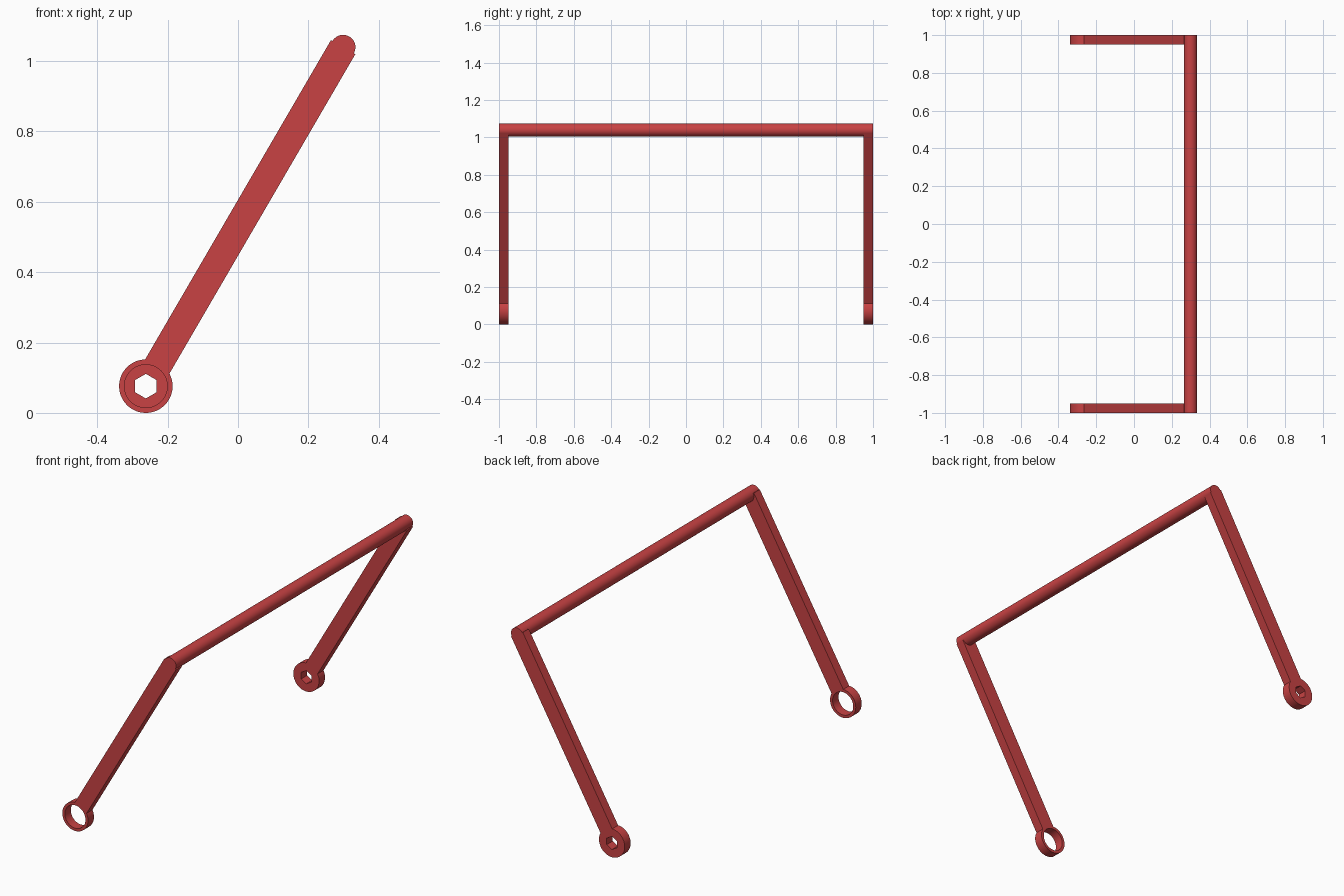
import bpy
import bmesh
from math import sin, cos, pi, radians, asin
from mathutils import Vector

cube = bpy.data.objects.get("Cube")
if cube:
    bpy.data.objects.remove(cube, do_unlink=True)

red = bpy.data.materials.new("red")
red.use_nodes = True
colour = (0.58, 0.055, 0.057, 1)
red.diffuse_color = colour
red.node_tree.nodes["Principled BSDF"].inputs["Base Color"].default_value = colour

PIVOT = Vector((-0.262, 0.076))   # eye centre in x, z
EYE_R, HOLE_R, HEX_R = 0.076, 0.061, 0.035
HALF_W, THICK = 0.04, 0.05
ANGLE, LENGTH = radians(59.8), 1.115
BAR_R = 0.035
ALONG = Vector((cos(ANGLE), sin(ANGLE)))
ACROSS = Vector((-sin(ANGLE), cos(ANGLE)))
BAR = PIVOT + ALONG * LENGTH


def arc(radius, start, sweep, count):
    return [PIVOT + radius * Vector((cos(start + sweep * i / count),
                                     sin(start + sweep * i / count)))
            for i in range(count)]


def finish(obj):
    obj.data.materials.clear()
    obj.data.materials.append(red)
    bpy.ops.object.select_all(action='DESELECT')
    obj.select_set(True)
    bpy.context.view_layer.objects.active = obj
    bpy.ops.object.shade_smooth_by_angle(angle=radians(30))


def lever(name, y, hole):
    # Outline of round eye and square-ended arm, with the hole as a second loop
    gap = asin(HALF_W / EYE_R)
    sweep = 2 * pi - 2 * gap
    outline = arc(EYE_R, ANGLE + gap, sweep, 56)
    outline += [PIVOT + EYE_R * Vector((cos(ANGLE - gap), sin(ANGLE - gap))),
                BAR - ACROSS * HALF_W, BAR + ACROSS * HALF_W]
    curve = bpy.data.curves.new(name, 'CURVE')
    curve.dimensions = '2D'
    curve.fill_mode = 'BOTH'
    curve.extrude = THICK / 2
    for loop in (outline, hole):
        spline = curve.splines.new('POLY')
        spline.points.add(len(loop) - 1)
        for point, co in zip(spline.points, loop):
            point.co = (co.x, co.y, 0, 1)
        spline.use_cyclic_u = True
    obj = bpy.data.objects.new(name, curve)
    bpy.context.collection.objects.link(obj)
    obj.location.y = y
    obj.rotation_euler.x = radians(90)
    bpy.ops.object.select_all(action='DESELECT')
    obj.select_set(True)
    bpy.context.view_layer.objects.active = obj
    bpy.ops.object.convert(target='MESH')
    obj = bpy.context.object
    bm = bmesh.new()
    bm.from_mesh(obj.data)
    bmesh.ops.remove_doubles(bm, verts=bm.verts, dist=0.0001)
    bmesh.ops.recalc_face_normals(bm, faces=bm.faces)
    bm.to_mesh(obj.data)
    bm.free()
    finish(obj)


# Front arm has a round eye, back arm a hexagonal socket
lever("front_arm", -1 + THICK / 2, arc(HOLE_R, 0, 2 * pi, 64))
lever("back_arm", 1 - THICK / 2, arc(HEX_R, pi / 2, 2 * pi, 6))

# Round bar joining the arm tips
bpy.ops.mesh.primitive_cylinder_add(vertices=48, radius=BAR_R, depth=2,
                                    location=(BAR.x, 0, BAR.y),
                                    rotation=(radians(90), 0, 0))
bpy.context.object.name = "cross_bar"
finish(bpy.context.object)
